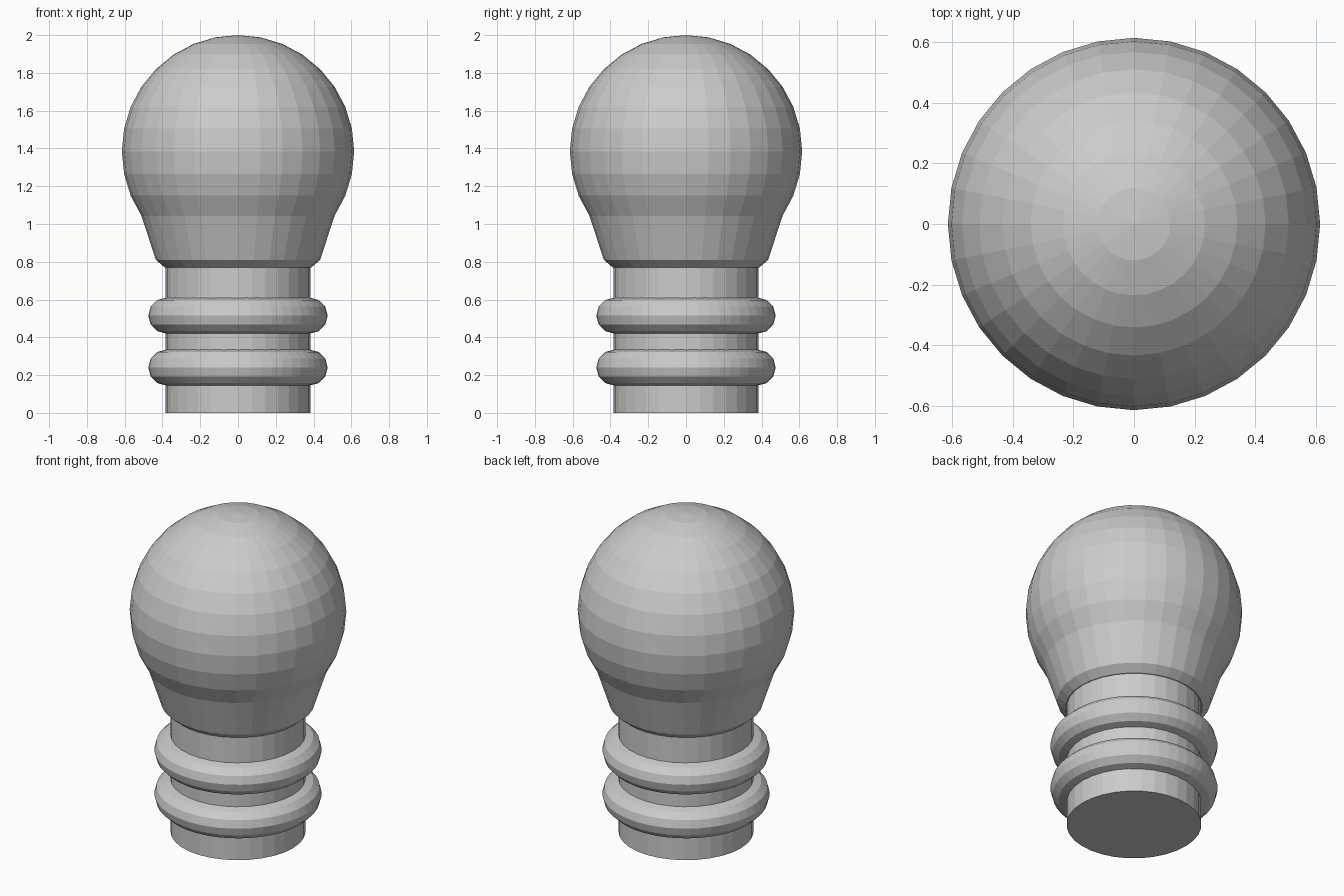
import bpy, bmesh
from math import sin, cos, pi

if "Cube" in bpy.data.objects:
    bpy.data.objects.remove(bpy.data.objects["Cube"])


def lathe(name, profile, steps=32):
    """Revolve an (r, z) profile around z, with flat caps or poles at the ends."""
    bm = bmesh.new()
    rings = []
    for r, z in profile:
        if r < 1e-5:
            rings.append([bm.verts.new((0, 0, z))])
        else:
            rings.append([bm.verts.new((r * cos(2 * pi * i / steps), r * sin(2 * pi * i / steps), z))
                          for i in range(steps)])
    for a, b in zip(rings, rings[1:]):
        for i in range(steps):
            j = (i + 1) % steps
            quad = [a[i % len(a)], a[j % len(a)], b[j % len(b)], b[i % len(b)]]
            bm.faces.new(list(dict.fromkeys(quad)))
    for ring in (rings[0], rings[-1]):
        if len(ring) > 1:
            bm.faces.new(ring)
    bmesh.ops.recalc_face_normals(bm, faces=bm.faces)
    mesh = bpy.data.meshes.new(name)
    bm.to_mesh(mesh)
    bm.free()
    obj = bpy.data.objects.new(name, mesh)
    bpy.context.collection.objects.link(obj)
    return obj


# Straight neck
lathe("neck", [(0.383, 0), (0.383, 0.78)])

# Two rounded collars
for name, z in (("lower_collar", 0.24), ("upper_collar", 0.515)):
    bpy.ops.mesh.primitive_torus_add(major_segments=48, minor_segments=12,
                                     major_radius=0.38, minor_radius=0.095,
                                     location=(0, 0, z))
    bpy.context.object.name = name

# Bulb: chamfered, tapered base running into a faceted ball
R, CZ = 0.615, 1.385
ball = [(R * sin(pi * k / 16), CZ + R * cos(pi * k / 16)) for k in range(11, -1, -1)]
lathe("bulb", [(0.388, 0.77), (0.435, 0.81)] + ball)
